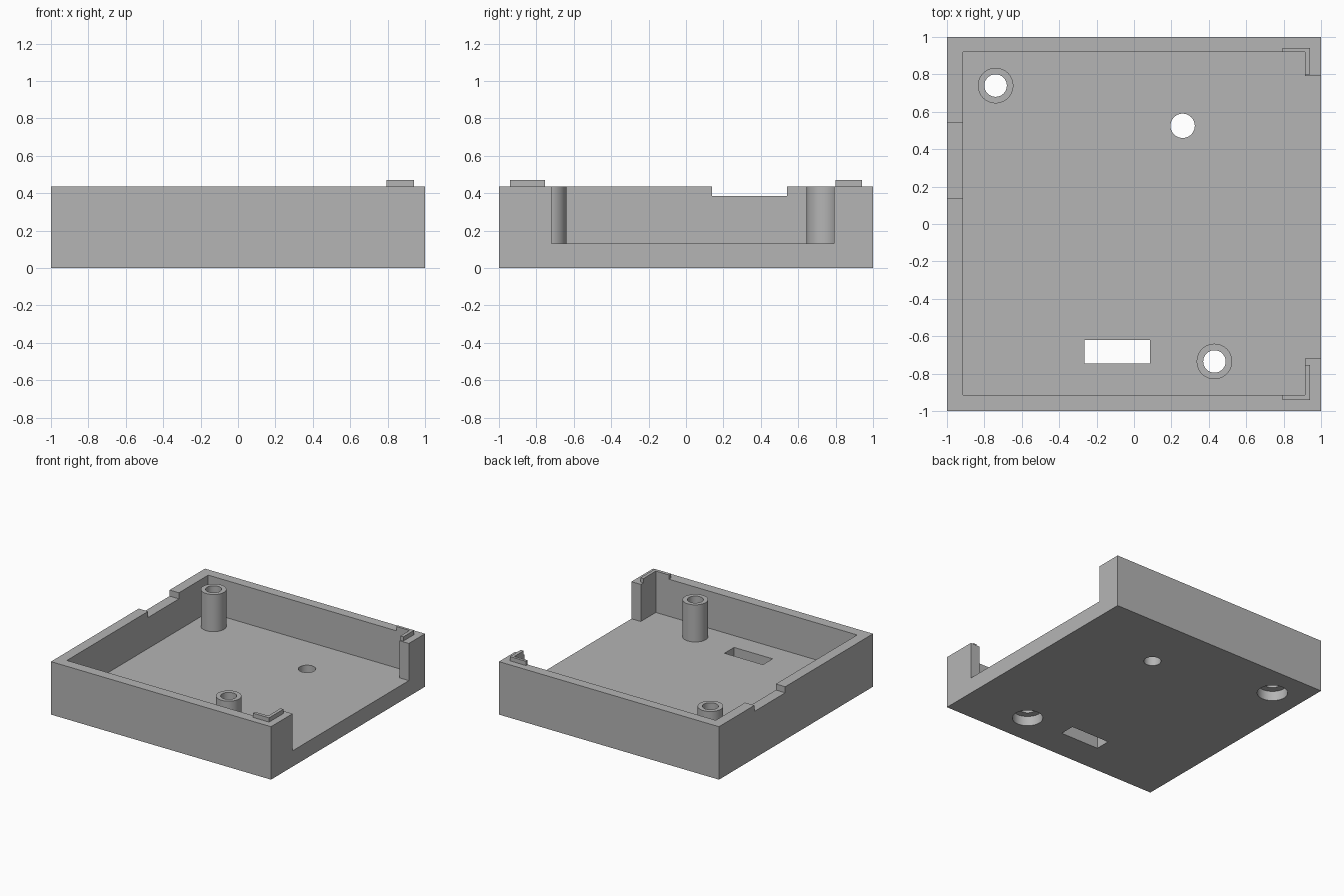
import bpy
import bmesh
from math import cos, sin, tau

cube = bpy.data.objects.get("Cube")
if cube:
    bpy.data.objects.remove(cube, do_unlink=True)

GREY = (0.46, 0.46, 0.46, 1)
mat = bpy.data.materials.new("light grey plastic")
mat.use_nodes = True
mat.diffuse_color = GREY
mat.node_tree.nodes["Principled BSDF"].inputs["Base Color"].default_value = GREY

RIM, FLOOR, IN = 0.435, 0.13, 0.915
OVER = RIM + 0.2


def prism(name, outline, z0, z1):
    """Extrude a flat outline from z0 to z1."""
    bm = bmesh.new()
    face = bm.faces.new([bm.verts.new((x, y, z0)) for x, y in outline])
    ext = bmesh.ops.extrude_face_region(bm, geom=[face])
    for v in ext["geom"]:
        if isinstance(v, bmesh.types.BMVert):
            v.co.z = z1
    bmesh.ops.recalc_face_normals(bm, faces=bm.faces)
    mesh = bpy.data.meshes.new(name)
    bm.to_mesh(mesh)
    bm.free()
    mesh.materials.append(mat)
    obj = bpy.data.objects.new(name, mesh)
    bpy.context.collection.objects.link(obj)
    return obj


def rect(x0, x1, y0, y1):
    return [(x0, y0), (x1, y0), (x1, y1), (x0, y1)]


def circle(centre, r, n=48):
    return [(centre[0] + r * cos(tau * i / n), centre[1] + r * sin(tau * i / n))
            for i in range(n)]


def activate(obj):
    bpy.ops.object.select_all(action='DESELECT')
    obj.select_set(True)
    bpy.context.view_layer.objects.active = obj


def cut(target, outline, z0, z1):
    """Subtract a prism from the target and discard the cutter."""
    cutter = prism("cutter", outline, z0, z1)
    cutter.hide_render = True
    mod = target.modifiers.new("cut", 'BOOLEAN')
    mod.operation, mod.solver, mod.object = 'DIFFERENCE', 'EXACT', cutter
    activate(target)
    bpy.ops.object.modifier_apply(modifier=mod.name)
    bpy.data.objects.remove(cutter, do_unlink=True)


def smooth(obj):
    activate(obj)
    bpy.ops.object.shade_smooth_by_angle(angle=0.6)


# Tray with its cavity running out through the open right side
tray = prism("case_tray", rect(-1, 1, -1, 1), 0, RIM)
cavity = [(-IN, -IN), (IN, -IN), (IN, -0.72), (1.2, -0.72),
          (1.2, 0.79), (IN, 0.79), (IN, 0.92), (-IN, 0.92)]
cut(tray, cavity, FLOOR, OVER)

# Shallow notch in the left wall, floor slot and floor hole
cut(tray, rect(-1.2, -0.85, 0.14, 0.54), 0.385, OVER)
cut(tray, rect(-0.265, 0.085, -0.745, -0.62), -0.1, 0.2)
cut(tray, circle((0.26, 0.525), 0.065), -0.1, 0.2)

# Hollow screw posts, with counterbores under the floor
for name, centre in (("back_screw_post", (-0.74, 0.74)),
                     ("front_screw_post", (0.43, -0.735))):
    post = prism(name, circle(centre, 0.095), FLOOR, RIM)
    cut(post, circle(centre, 0.06), 0, OVER)
    smooth(post)
    cut(tray, circle(centre, 0.06), -0.1, 0.2)
    cut(tray, circle(centre, 0.115), -0.1, 0.08)
smooth(tray)

# Raised L-shaped lips on the corners beside the opening
OUT = 0.942
for name, side, inner, end in (("back_corner_lip", 1, 0.92, 0.80),
                               ("front_corner_lip", -1, IN, 0.755)):
    outline = [(0.795, inner), (IN, inner), (IN, end),
               (OUT, end), (OUT, OUT), (0.795, OUT)]
    prism(name, [(x, side * y) for x, y in outline], RIM, 0.47)
